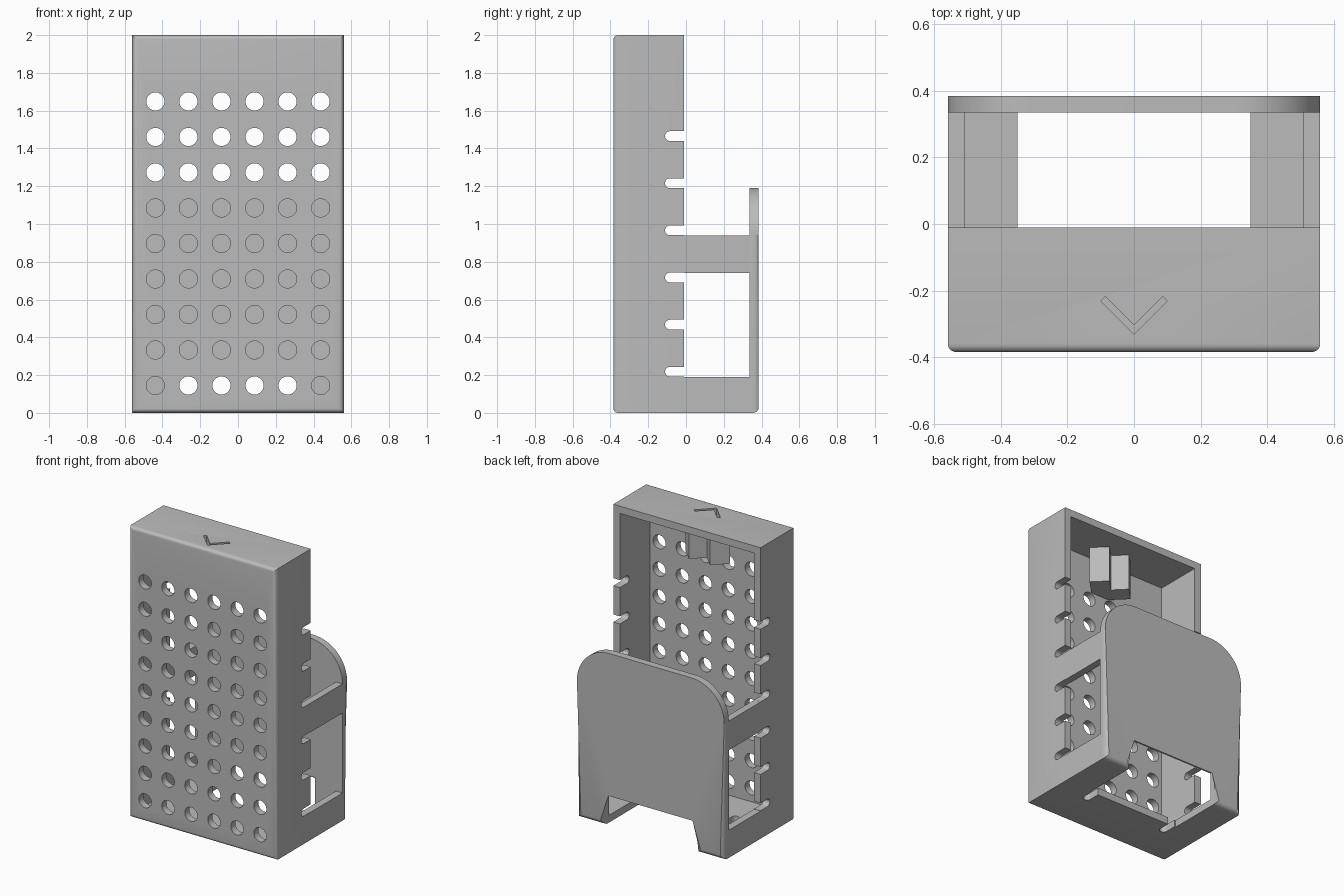
import bpy, bmesh, math

cube = bpy.data.objects.get("Cube")
if cube:
    bpy.data.objects.remove(cube, do_unlink=True)

grey = bpy.data.materials.new("plain grey")
grey.use_nodes = True
COLOUR = (0.5, 0.5, 0.5, 1)
grey.diffuse_color = COLOUR
grey.node_tree.nodes["Principled BSDF"].inputs["Base Color"].default_value = COLOUR

W, FRONT, RIM, BACK, H = 0.56, -0.385, -0.01, 0.385, 2.0
T = 0.05                       # wall thickness
INNER = W - T
PLATE_IN = BACK - T


def place(axis, u, v, d):
    return {"x": (d, u, v), "y": (u, d, v), "z": (u, v, d)}[axis]


def add_prism(bm, pts, axis, a, b):
    """Extrude a flat outline along an axis from a to b."""
    low = [bm.verts.new(place(axis, u, v, a)) for u, v in pts]
    top = [bm.verts.new(place(axis, u, v, b)) for u, v in pts]
    bm.faces.new(low)
    bm.faces.new(top[::-1])
    for i in range(len(pts)):
        j = (i + 1) % len(pts)
        bm.faces.new((low[j], low[i], top[i], top[j]))


def finish(name, bm, cutter=False):
    bmesh.ops.recalc_face_normals(bm, faces=bm.faces[:])
    mesh = bpy.data.meshes.new(name)
    bm.to_mesh(mesh)
    bm.free()
    mesh.materials.append(grey)
    obj = bpy.data.objects.new(name, mesh)
    bpy.context.collection.objects.link(obj)
    if cutter:
        obj.hide_render = True
    return obj


def prism(name, pts, axis, a, b, round_at=None, radius=0.0, cutter=False):
    """One prism, optionally with the edges of its end at y = round_at rounded."""
    bm = bmesh.new()
    add_prism(bm, pts, axis, a, b)
    if round_at is not None:
        rim = [e for e in bm.edges if all(abs(v.co.y - round_at) < 1e-5 for v in e.verts)]
        bmesh.ops.bevel(bm, geom=rim, offset=radius, segments=5, profile=0.5, affect="EDGES")
    return finish(name, bm, cutter)


def rect(u0, u1, v0, v1):
    return [(u0, v0), (u1, v0), (u1, v1), (u0, v1)]


def arc(cu, cv, r, start, end, n):
    return [(cu + r * math.cos(math.radians(start + (end - start) * i / n)),
             cv + r * math.sin(math.radians(start + (end - start) * i / n))) for i in range(n + 1)]


def cut(obj, *cutters):
    """Apply boolean differences and delete the cutters' influence from the scene."""
    for c in cutters:
        m = obj.modifiers.new("cut", "BOOLEAN")
        m.operation, m.solver, m.object = "DIFFERENCE", "EXACT", c
    bpy.context.view_layer.update()
    done = bpy.data.meshes.new_from_object(obj.evaluated_get(bpy.context.evaluated_depsgraph_get()))
    obj.modifiers.clear()
    obj.data = done


# Main case: box with rounded front edges
case = prism("main_case", rect(-W, W, 0, H), "y", FRONT, RIM, FRONT, 0.025)
cavity = prism("cavity_cutter", rect(-INNER, INNER, T, H - T), "y", FRONT + T, 0.1, cutter=True)

# Grid of round vent holes
bm = bmesh.new()
for col in range(6):
    for row in range(9):
        x, z = (col - 2.5) * 0.175, 0.145 + row * 0.188
        add_prism(bm, arc(x, z, 0.048, 0, 348.75, 31), "y", FRONT - 0.1, FRONT + 0.1)
holes = finish("hole_cutter", bm, True)

# Round-ended slots in the side walls and floor
bm = bmesh.new()
tip, r = -0.085, 0.026
for i in range(6):
    z = 0.218 + i * 0.2495
    add_prism(bm, arc(tip, z, r, 90, 270, 10) + [(0.1, z - r), (0.1, z + r)], "x", -1, 1)
for x in (-0.315, 0.315):
    add_prism(bm, arc(x, tip, r, 180, 360, 10) + [(x + r, 0.1), (x - r, 0.1)], "z", -0.1, 0.1)
slots = finish("slot_cutter", bm, True)

# Chevron pocket sunk in the top
half = [(0.1, -0.232), (0.086, -0.218), (0, -0.304)]
pocket_outline = half + [(-x, y) for x, y in half[1::-1]] + [(0, -0.332)]
pocket = prism("pocket_cutter", pocket_outline, "z", 1.75, 2.1, cutter=True)
cut(case, cavity, holes, slots, pocket)

# Thick chevron housing hanging inside the top around the pocket
half = [(0.045, -0.36), (0.17, -0.235), (0.08, -0.146), (0, -0.227)]
housing = prism("pocket_housing", half + [(-x, y) for x, y in half[2::-1]], "z", 1.7, 1.97)
cut(housing, pocket)

for c in (cavity, holes, slots, pocket):
    bpy.data.objects.remove(c, do_unlink=True)

# Rear plate with big round shoulders and a notch between two legs
R, top, leg, notch = 0.25, 1.19, 0.35, 0.24
outline = [(leg, notch), (leg, 0), (W, 0)] + arc(W - R, top - R, R, 0, 90, 16)
outline += [(-x, z) for x, z in outline[::-1]]
plate = prism("rear_plate", outline, "y", PLATE_IN, BACK, BACK, 0.03)

# Side rails and L-shaped base arms joining the case to the plate
for side, s in (("left", 1), ("right", -1)):
    prism(side + "_rail", rect(s * INNER, s * W, 0.74, 0.94), "y", RIM, PLATE_IN)
    arm = [(leg, 0), (W, 0), (W, 0.19), (INNER, 0.19), (INNER, T), (leg, T)]
    prism(side + "_base_arm", [(s * x, z) for x, z in arm], "y", RIM, PLATE_IN)

# Smooth rounded surfaces, keep crisp edges
bpy.ops.object.select_all(action="DESELECT")
for obj in (case, plate):
    obj.select_set(True)
bpy.context.view_layer.objects.active = case
bpy.ops.object.shade_smooth_by_angle(angle=math.radians(30))
